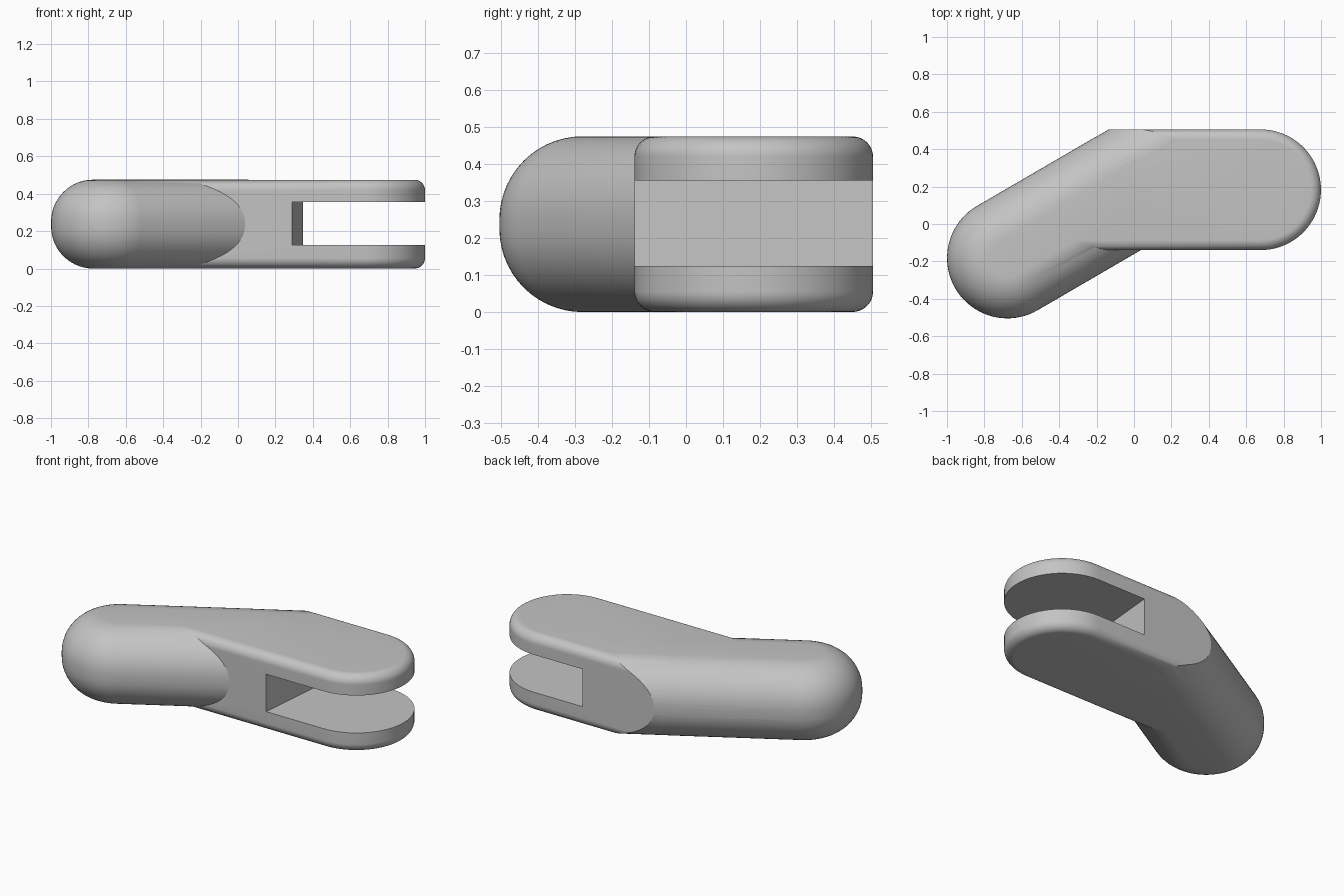
import bpy, bmesh
from math import sin, cos, pi, radians, atan2
from mathutils import Vector, Matrix

if "Cube" in bpy.data.objects:
    bpy.data.objects.remove(bpy.data.objects["Cube"])

MID = 0.2375
WIDTH = 0.3225                      # half width of both arms
KNEE = Vector((-0.05, 0.183))
PIN = Vector((0.677, 0.183))
TIP = Vector((-0.677, -0.182))
ALONG = (KNEE - TIP).normalized()
ACROSS = Vector((-ALONG.y, ALONG.x))

grey = bpy.data.materials.new("light grey")
grey.use_nodes = True
colour = (0.55, 0.55, 0.55, 1)
grey.diffuse_color = colour
grey.node_tree.nodes["Principled BSDF"].inputs["Base Color"].default_value = colour


def make(name, bm):
    bmesh.ops.recalc_face_normals(bm, faces=bm.faces)
    mesh = bpy.data.meshes.new(name)
    bm.to_mesh(mesh)
    bm.free()
    mesh.materials.append(grey)
    obj = bpy.data.objects.new(name, mesh)
    bpy.context.collection.objects.link(obj)
    return obj


def rounded_bar(name, a, b, radius, height, fillet, arc=40, steps=14):
    """Stadium-shaped slab from a to b with rounded top and bottom rims."""
    bm = bmesh.new()
    heading = atan2(b.y - a.y, b.x - a.x)
    half = height / 2
    section = []
    for k in range(steps + 1):
        t = pi / 2 * k / steps
        section.append((fillet * (1 - sin(t)), -half + fillet * (1 - cos(t))))
    section += [(inset, -z) for inset, z in reversed(section)]
    rings = []
    for inset, z in section:
        ring = []
        for centre, start in ((b, heading - pi / 2), (a, heading + pi / 2)):
            for i in range(arc + 1):
                t = start + pi * i / arc
                r = radius - inset
                ring.append(bm.verts.new((centre.x + r * cos(t), centre.y + r * sin(t), MID + z)))
        rings.append(ring)
    for low, high in zip(rings, rings[1:]):
        for i in range(len(low)):
            j = (i + 1) % len(low)
            bm.faces.new((low[i], low[j], high[j], high[i]))
    bm.faces.new(rings[0])
    bm.faces.new(rings[-1])
    return make(name, bm)


def tube(name, a, b, radius):
    bm = bmesh.new()
    d = b - a
    bmesh.ops.create_cone(bm, cap_ends=True, segments=48, radius1=radius,
                          radius2=radius, depth=d.length)
    bm.transform(Matrix.Translation((a + b) / 2) @ d.to_track_quat('Z', 'Y').to_matrix().to_4x4())
    return make(name, bm)


def combine(target, other, operation):
    mod = target.modifiers.new(operation.title(), 'BOOLEAN')
    mod.object, mod.operation, mod.solver = other, operation, 'EXACT'
    bpy.context.view_layer.objects.active = target
    bpy.ops.object.modifier_apply(modifier=mod.name)
    bpy.data.objects.remove(other)


# Fork arm, trimmed where the outer side of the bend wraps round
fork = rounded_bar("fork_arm", Vector((-0.45, PIN.y)), PIN, WIDTH, 0.474, 0.055)
shift = ACROSS * (WIDTH - 0.001 - 2)
trim = rounded_bar("bend_trim", KNEE + shift - ALONG * 2, KNEE + shift + ALONG * 2, 2, 0.4745, 0.225)
combine(fork, trim, 'INTERSECT')

# Round arm joined to the fork
link = rounded_bar("hinge_link", TIP, KNEE, WIDTH, 0.475, 0.225)
combine(link, fork, 'UNION')

# Fork slot with a slightly slanted end
bm = bmesh.new()
bmesh.ops.create_cube(bm, size=1)
bm.transform(Matrix.Translation((0.295, -0.08, 0.24)) @ Matrix.Rotation(radians(-5.2), 4, 'Z')
             @ Matrix.Translation((0.6, 0, 0)) @ Matrix.Diagonal((1.2, 3, 0.23, 1)))
combine(link, make("slot_cutter", bm), 'DIFFERENCE')

# Hinge pin hole
combine(link, tube("pin_cutter", Vector((*PIN, -0.2)), Vector((*PIN, 0.8)), 0.145), 'DIFFERENCE')

# Long channel from the slot end out through the round tip
combine(link, tube("long_channel_cutter", Vector((0.4, -0.089, 0.24)),
                   Vector((-1.05, 0.036, 0.24)), 0.04), 'DIFFERENCE')

# Channel across the outside of the bend
combine(link, tube("bend_channel_cutter", Vector((0.5, 0.626, 0.24)),
                   Vector((-0.72, 0.19, 0.24)), 0.043), 'DIFFERENCE')

bpy.ops.object.select_all(action='DESELECT')
link.select_set(True)
bpy.context.view_layer.objects.active = link
bpy.ops.object.shade_smooth_by_angle(angle=radians(25))
